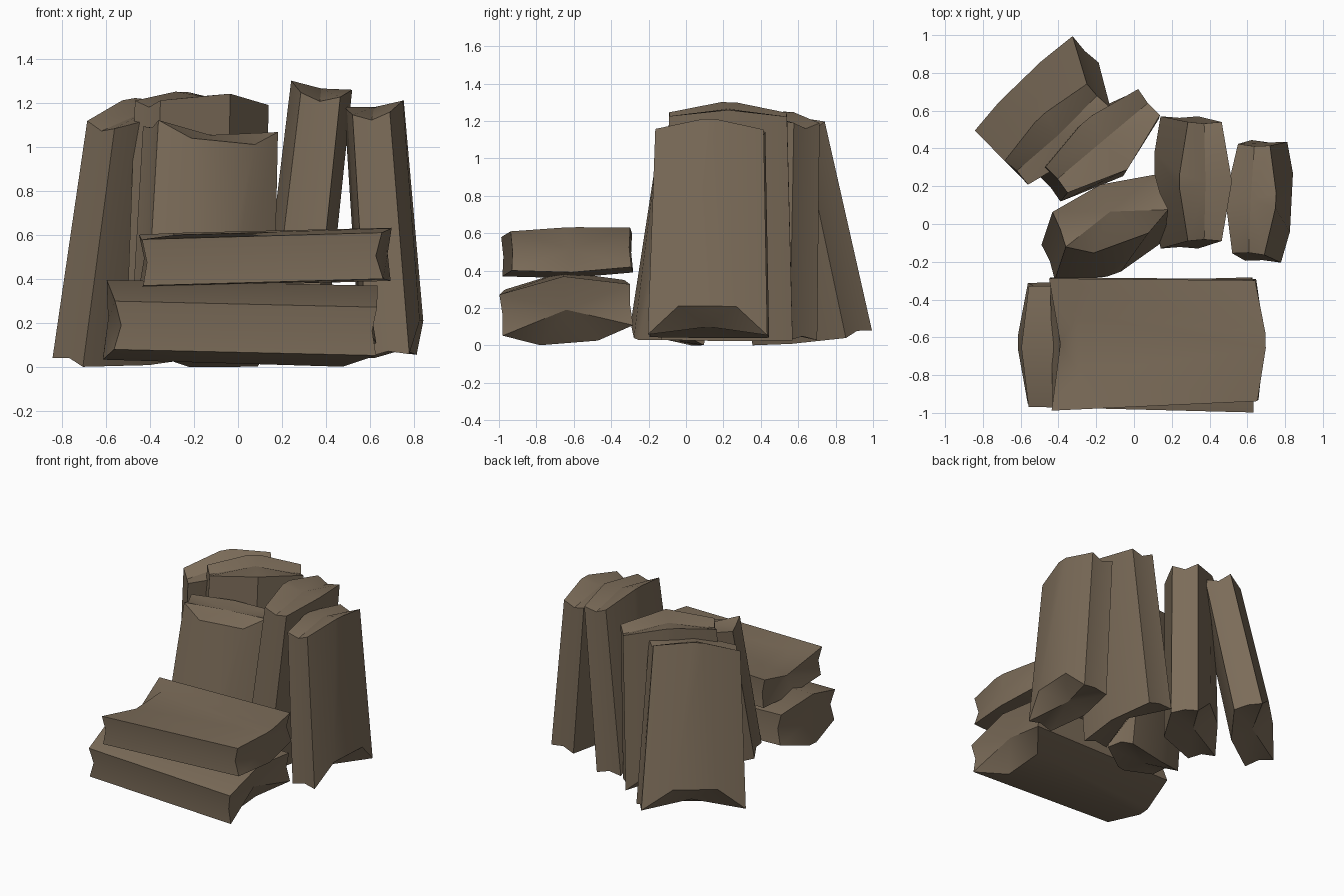
import bpy, bmesh, math
from mathutils import Vector

if "Cube" in bpy.data.objects:
    bpy.data.objects.remove(bpy.data.objects["Cube"])

stone = bpy.data.materials.new("brown_stone")
stone.diffuse_color = (0.2, 0.15, 0.1, 1)
stone.use_nodes = True
stone.node_tree.nodes["Principled BSDF"].inputs["Base Color"].default_value = stone.diffuse_color

GROOVE = 0.008


def ring(u, v, bulge, inner, mid):
    """Slab section: two flat-ish broad sides, slightly grooved narrow ends."""
    return [(u, v), (mid, v + bulge), (-mid, v + bulge), (-u, v), (-u + GROOVE, 0),
            (-u, -v), (0, -v - inner), (u, -v), (u - GROOVE, 0)]


def slab(name, base, top, outer, base_size, top_size, bulge=0.05, inner=0.05,
         slope=0, chamfer=0.15):
    base, top = Vector(base), Vector(top)
    w = (top - base).normalized()
    v = Vector(outer)
    v = (v - w * v.dot(w)).normalized()
    u = v.cross(w)
    bm = bmesh.new()

    def end(origin, size, mid, lifts, centre, tilt):
        pts = [bm.verts.new(origin + u * a + v * b + w * (h + tilt * a))
               for (a, b), h in zip(ring(*size, bulge, inner, mid), lifts)]
        return pts, bm.verts.new(origin + w * centre)

    # chamfered foot on the outer side, ridged cap on the head
    lo, lo_c = end(base, base_size, 0.155,
                   (0, chamfer, chamfer, 0, .02, 0, 0, 0, .02), chamfer / 3, 0)
    hi, hi_c = end(top, top_size, 0.04, (0, .05, .05, 0, -.03, 0, .04, 0, -.03), 0.03, slope)
    n = len(lo)
    for i in range(n):
        j = (i + 1) % n
        bm.faces.new((lo[i], lo[j], hi[j], hi[i]))
        bm.faces.new((hi[i], hi[j], hi_c))
        bm.faces.new((lo[j], lo[i], lo_c))
    bmesh.ops.recalc_face_normals(bm, faces=bm.faces)
    me = bpy.data.meshes.new(name)
    bm.to_mesh(me)
    bm.free()
    me.materials.append(stone)
    me.shade_smooth()
    me.set_sharp_from_angle(angle=math.radians(36))
    bpy.context.collection.objects.link(bpy.data.objects.new(name, me))


def facing(deg):
    return (math.cos(math.radians(deg)), math.sin(math.radians(deg)), 0)


# standing slabs, left to right around the arc
slab("back_left_slab", (-.515, .675, .04), (-.405, .475, 1.14), facing(134),
     (.36, .10), (.30, .09), inner=.06, slope=.08)
slab("back_slab", (-.19, .41, .04), (-.165, .44, 1.20), facing(130),
     (.34, .095), (.32, .09), inner=.11)
# this one stands upside down, so its chamfer is at the top front
slab("middle_slab", (-.125, .07, 1.08), (-.165, -.10, .06), facing(-70),
     (.29, .10), (.31, .10), bulge=.07, slope=.05, chamfer=.08)
slab("back_right_slab", (.24, .22, .04), (.375, .225, 1.235), facing(180),
     (.35, .10), (.315, .09))
slab("right_slab", (.70, .12, .05), (.62, .13, 1.15), facing(-3),
     (.32, .095), (.29, .085))

# two fallen slabs stacked in front
slab("lower_fallen_slab", (.63, -.64, .19), (-.56, -.64, .215), (0, .08, -1),
     (.35, .11), (.32, .11), bulge=.07, inner=.07)
slab("upper_fallen_slab", (-.44, -.635, .485), (.65, -.615, .515), (0, -.03, 1),
     (.35, .105), (.32, .105), bulge=.01, inner=.02)
